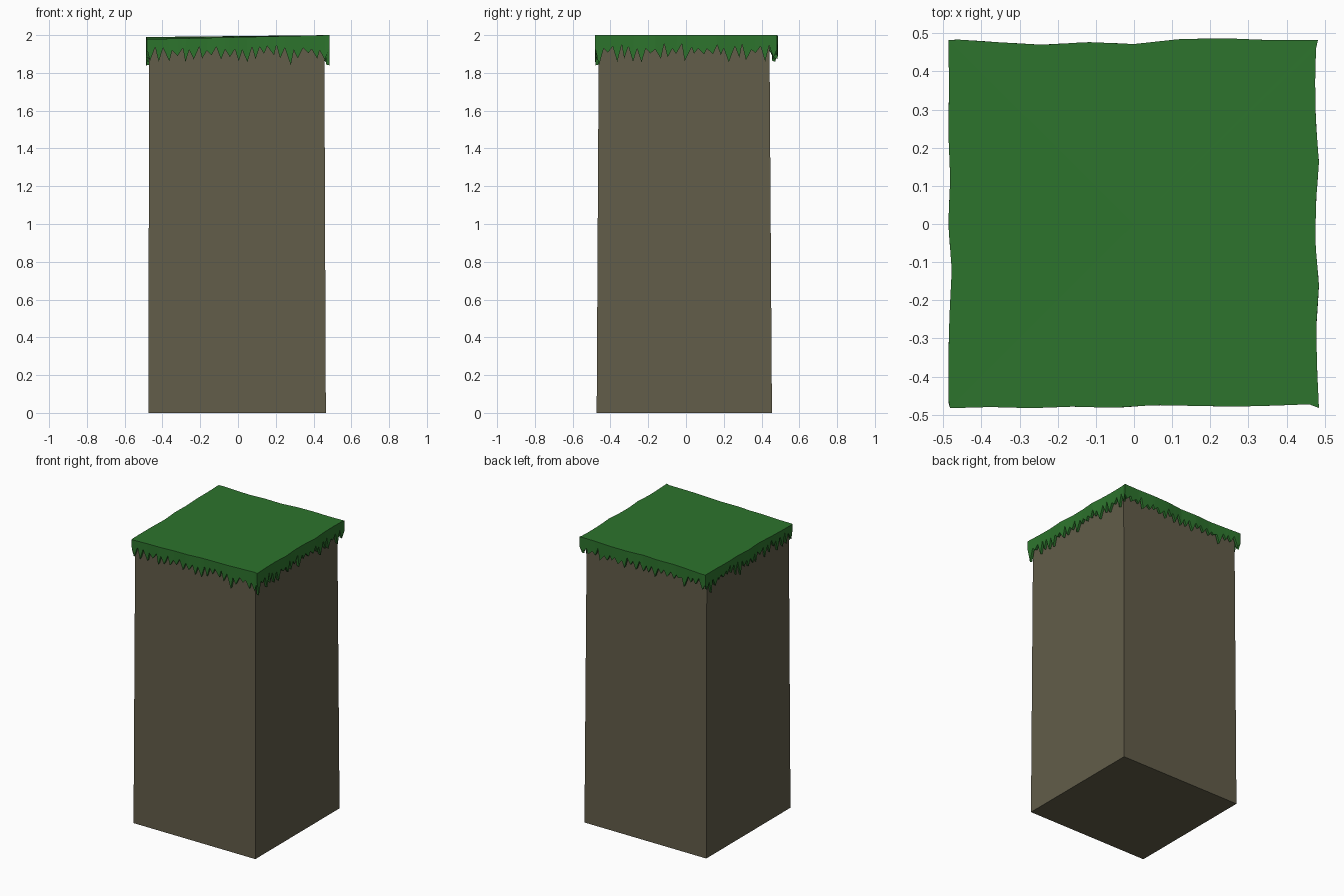
import bpy, bmesh, random
from mathutils import Vector

random.seed(7)
if "Cube" in bpy.data.objects:
    bpy.data.objects.remove(bpy.data.objects["Cube"], do_unlink=True)


def material(name, rgb):
    m = bpy.data.materials.new(name)
    m.use_nodes = True
    m.diffuse_color = (*rgb, 1)
    m.node_tree.nodes["Principled BSDF"].inputs["Base Color"].default_value = (*rgb, 1)
    return m


def add_object(name, bm, mat):
    bmesh.ops.recalc_face_normals(bm, faces=bm.faces[:])
    me = bpy.data.meshes.new(name)
    bm.to_mesh(me)
    bm.free()
    me.materials.append(mat)
    ob = bpy.data.objects.new(name, me)
    bpy.context.collection.objects.link(ob)
    return ob


earth = material("earth brown", (0.122, 0.109, 0.067))
grass = material("grass green", (0.026, 0.174, 0.026))

# Earth column: a box that narrows slightly towards the top
bm = bmesh.new()
bmesh.ops.create_cube(bm, size=1)
for v in bm.verts:
    top = v.co.z > 0
    x0, x1, y0, y1 = (-0.47, 0.457, -0.462, 0.442) if top else (-0.475, 0.465, -0.473, 0.455)
    v.co = (x1 if v.co.x > 0 else x0, y1 if v.co.y > 0 else y0, 1.96 if top else 0)
add_object("earth_column", bm, earth)


# Grass cap: wavy rim, hanging fringe of blades, closed against the column
def rim_height(x, y):
    slope = 0.5 - x / 0.97
    return 2.0 - slope * (0.016 - 0.012 * y)


def sample(values, t):
    f = t * (len(values) - 1)
    i = min(int(f), len(values) - 2)
    return values[i] + (values[i + 1] - values[i]) * (f - i)


# Distance of the rim from the centre along each side, counter-clockwise
sides = [
    ((0, -1), [.483, .48, .483, .479, .482, .475, .477, .479, .476, .472]),
    ((1, 0), [.485, .48, .478, .485, .476, .477, .485, .477, .475, .478]),
    ((0, 1), [.483, .482, .487, .485, .472, .477, .47, .477, .485]),
    ((-1, 0), [.487, .485, .487, .482, .487, .478, .484, .487, .487]),
]
TEETH = 21
outer_top, outer_low, inner_low = [], [], []
for (nx, ny), wave in sides:
    n = Vector((nx, ny, 0))
    along = Vector((-ny, nx, 0))
    steps = TEETH * 2
    for k in range(steps):
        t = k / steps
        s = (t - 0.5) * 0.965
        p = n * sample(wave, t) + along * s
        z = rim_height(p.x, p.y)
        # blades alternate between a notch and a hanging tip
        if k % 2:
            low = random.uniform(1.855, 1.91)
            if random.random() < 0.08:
                low = 1.84
        else:
            low = random.uniform(1.915, 1.955)
        shift = random.uniform(-0.007, 0.007) if k else 0
        q = p + along * shift
        r = q - n * 0.018
        if k == 0:
            r = q * 0.96
        outer_top.append(Vector((p.x, p.y, z)))
        outer_low.append(Vector((q.x, q.y, low)))
        inner_low.append(Vector((r.x, r.y, low + 0.004)))

bm = bmesh.new()
rings = [[bm.verts.new(c) for c in ring] for ring in (outer_top, outer_low, inner_low)]
rings.append([bm.verts.new((c.x, c.y, 1.965)) for c in inner_low])
count = len(outer_top)
for a, b in zip(rings, rings[1:]):
    for i in range(count):
        j = (i + 1) % count
        bm.faces.new((a[i], a[j], b[j], b[i]))
middle = bm.verts.new((0, 0, rim_height(0, 0)))
under = bm.verts.new((0, 0, 1.965))
for i in range(count):
    j = (i + 1) % count
    bm.faces.new((rings[0][i], rings[0][j], middle))
    bm.faces.new((rings[3][j], rings[3][i], under))
add_object("grass_cap", bm, grass)
